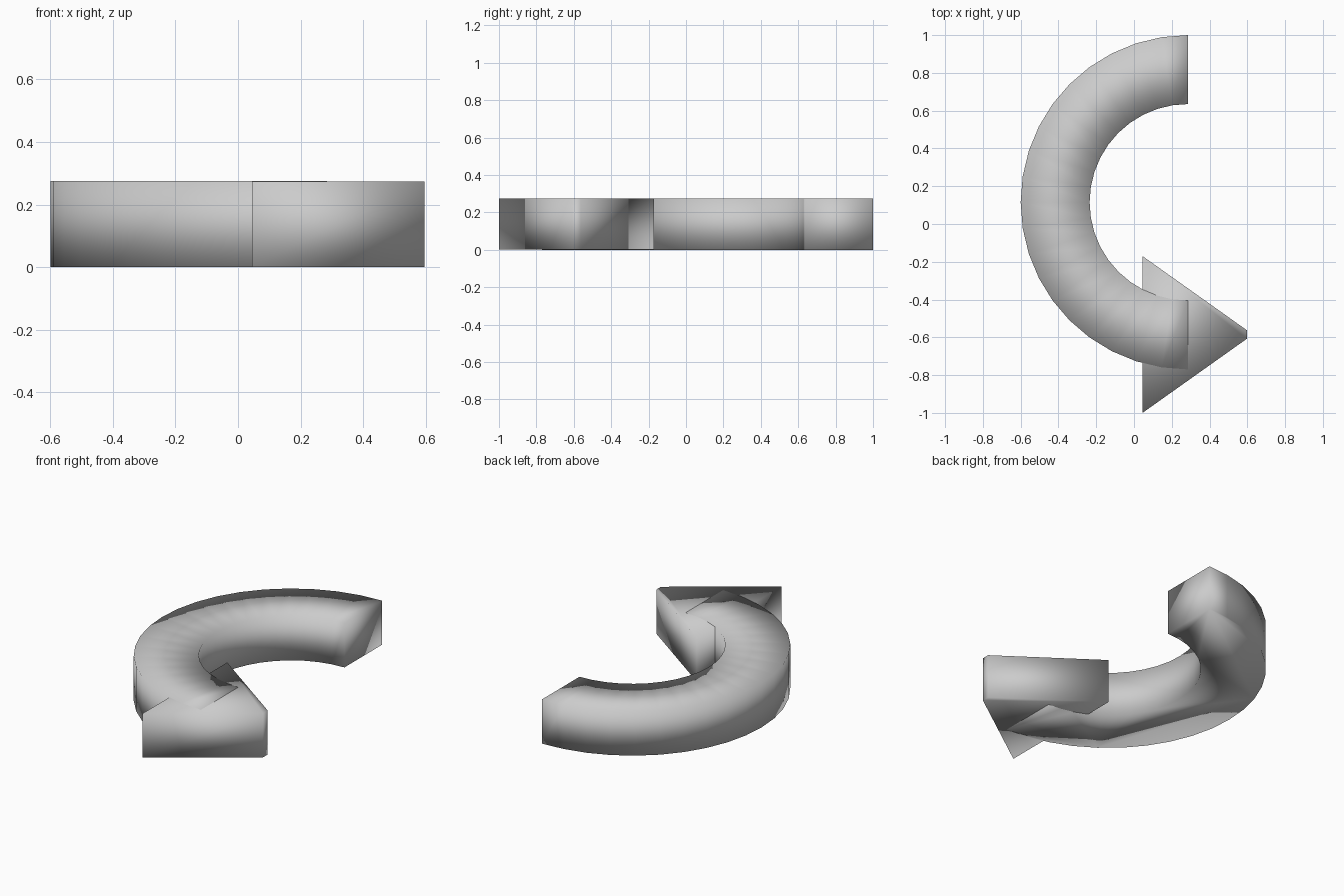
import bpy, bmesh, math

if "Cube" in bpy.data.objects:
    bpy.data.objects.remove(bpy.data.objects["Cube"])

HEIGHT = 0.275


def finish(name, bm):
    bmesh.ops.recalc_face_normals(bm, faces=bm.faces)
    mesh = bpy.data.meshes.new(name)
    bm.to_mesh(mesh)
    bm.free()
    # Smooth all over, so the shading rolls across the edges
    mesh.polygons.foreach_set("use_smooth", [True] * len(mesh.polygons))
    obj = bpy.data.objects.new(name, mesh)
    bpy.context.collection.objects.link(obj)
    return obj


# Half-ring shaft with a rectangular cross-section
def arc_shaft(cx, cy, r_in, r_out, segments):
    bm = bmesh.new()
    rings = []
    for i in range(segments + 1):
        a = math.pi / 2 + math.pi * i / segments
        rings.append([bm.verts.new((cx + r * math.cos(a), cy + r * math.sin(a), z))
                      for r, z in ((r_in, 0), (r_out, 0), (r_out, HEIGHT), (r_in, HEIGHT))])
    for p, q in zip(rings, rings[1:]):
        for k in (1, 2, 3):  # outer wall, top, inner wall
            n = (k + 1) % 4
            bm.faces.new((p[k], p[n], q[n], q[k]))
    bm.faces.new([r[0] for r in rings] + [r[1] for r in reversed(rings)])  # bottom
    bm.faces.new(rings[0])
    bm.faces.new(rings[-1])
    return finish("curved_shaft", bm)


# Triangular head with a slightly blunted tip
def arrow_head(outline, z0, z1):
    bm = bmesh.new()
    base = bm.faces.new([bm.verts.new((x, y, z0)) for x, y in outline])
    ext = bmesh.ops.extrude_face_region(bm, geom=[base], use_keep_orig=True)
    for v in ext["geom"]:
        if isinstance(v, bmesh.types.BMVert):
            v.co.z = z1
    return finish("arrow_head", bm)


arc_shaft(0.285, 0.115, 0.52, 0.885, 20)
arrow_head([(0.045, -0.17), (0.045, -1.0), (0.597, -0.608), (0.597, -0.562)],
           0.001, HEIGHT - 0.001)
